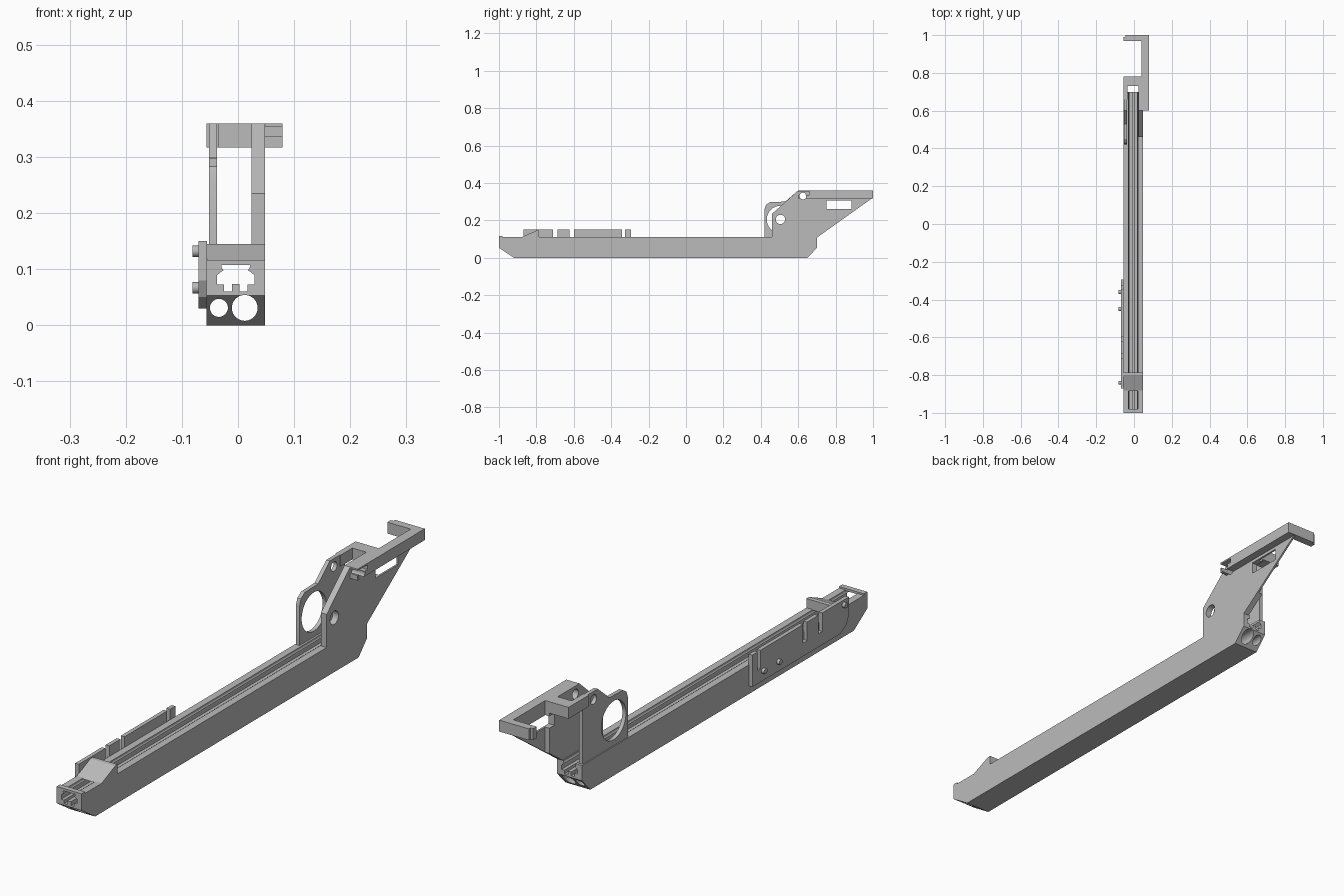
import bpy
import bmesh
import math
from mathutils import Vector

if "Cube" in bpy.data.objects:
    bpy.data.objects.remove(bpy.data.objects["Cube"])

grey = bpy.data.materials.new("light grey plastic")
grey.use_nodes = True
grey.diffuse_color = (0.5, 0.5, 0.5, 1)
grey.node_tree.nodes["Principled BSDF"].inputs["Base Color"].default_value = (0.5, 0.5, 0.5, 1)


def prism(name, profile, lo, hi, axis="X"):
    """Extrude a profile: (y, z) along X, or (x, z) along Y."""
    def place(p, d):
        return Vector((d, p[0], p[1])) if axis == "X" else Vector((p[0], d, p[1]))
    bm = bmesh.new()
    base = bm.faces.new([bm.verts.new(place(p, lo)) for p in profile])
    moved = bmesh.ops.extrude_face_region(bm, geom=[base])["geom"]
    verts = [v for v in moved if isinstance(v, bmesh.types.BMVert)]
    bmesh.ops.translate(bm, verts=verts, vec=place((0, 0), hi - lo))
    bmesh.ops.recalc_face_normals(bm, faces=bm.faces)
    mesh = bpy.data.meshes.new(name)
    bm.to_mesh(mesh)
    bm.free()
    mesh.materials.append(grey)
    obj = bpy.data.objects.new(name, mesh)
    bpy.context.collection.objects.link(obj)
    return obj


def rect(a0, a1, z0, z1):
    return [(a0, z0), (a1, z0), (a1, z1), (a0, z1)]


def circle(a, z, r, sides=40):
    return [(a + r * math.cos(math.tau * i / sides), z + r * math.sin(math.tau * i / sides))
            for i in range(sides)]


def cut(obj, cutters):
    """Subtract helper solids, bake the result and drop the helpers."""
    for c in cutters:
        c.hide_render = True
        mod = obj.modifiers.new("cut", "BOOLEAN")
        mod.operation, mod.solver, mod.object = "DIFFERENCE", "EXACT", c
    graph = bpy.context.evaluated_depsgraph_get()
    baked = bpy.data.meshes.new_from_object(obj.evaluated_get(graph))
    obj.modifiers.clear()
    obj.data = baked
    for c in cutters:
        bpy.data.objects.remove(c)


def smooth(obj):
    bpy.ops.object.select_all(action="DESELECT")
    obj.select_set(True)
    bpy.context.view_layer.objects.active = obj
    bpy.ops.object.shade_smooth_by_angle(angle=math.radians(25))


LEFT, RIGHT, MID, TOP = -0.056, 0.048, -0.004, 0.11

# Long beam with chamfered ends, a keyed channel and two round bores
beam = prism("beam", [(-1, TOP), (-1, 0.053), (-0.92, 0), (0.65, 0), (0.7, 0.053), (0.7, TOP)],
             LEFT, RIGHT)
half = [(0.025, 0.13), (0.025, 0.103), (0.022, 0.098), (0.033, 0.09), (0.033, 0.073),
        (0.021, 0.073), (0.021, 0.06), (0.007, 0.06), (0.007, 0.074)]
channel = [(MID + a, z) for a, z in half] + [(MID - a, z) for a, z in reversed(half)]
cut(beam, [prism("channel_cutter", channel, -1.1, 0.8, "Y"),
           prism("small_bore", circle(-0.034, 0.031, 0.016), -1.1, 0.8, "Y"),
           prism("large_bore", circle(0.012, 0.031, 0.023), -1.1, 0.8, "Y")])
smooth(beam)

# Bridges over the channel
prism("front_lip", rect(-1, -0.98, 0.107, 0.116), LEFT, RIGHT)
prism("ramp", [(-0.885, 0.108), (-0.785, 0.108), (-0.785, 0.145), (-0.8, 0.145)], LEFT, RIGHT)

# Large bracket plate on the +x side, thinner behind the cross bar
plate = prism("bracket_plate", [(0.46, 0.105), (0.46, 0.235), (0.6, 0.36), (0.78, 0.36),
                                (0.995, 0.36), (0.995, 0.318), (0.7, 0.108), (0.7, 0.105)],
              0.024, RIGHT)
cut(plate, [prism("thinning", rect(0.78, 1.1, 0.1, 0.5), 0, 0.041),
            prism("pivot_hole", circle(0.505, 0.205, 0.025), 0, 0.1),
            prism("upper_hole", circle(0.625, 0.33, 0.018), 0, 0.1),
            prism("window", rect(0.75, 0.885, 0.26, 0.305), 0, 0.1)])
smooth(plate)

# Ring plate on the -x side
ring = prism("ring_plate", [(0.42, 0.105), (0.42, 0.26), (0.428, 0.283), (0.45, 0.298),
                            (0.53, 0.3), (0.6, 0.36), (0.69, 0.36), (0.69, 0.105)], -0.052, -0.037)
cut(ring, [prism("ring_hole", circle(0.505, 0.205, 0.073, 64), -0.1, 0),
           prism("ring_upper_hole", circle(0.625, 0.33, 0.018), -0.1, 0)])
smooth(ring)

# Cross bar and hooked arm at the top
prism("cross_bar", rect(0.73, 0.78, 0.317, 0.36), LEFT, 0.045)
prism("cross_bar_link", rect(0.66, 0.74, 0.317, 0.36), LEFT, -0.034)
arm = prism("side_arm", rect(0.6, 1, 0.317, 0.36), 0.042, 0.079)
cut(arm, [prism("arm_groove", rect(0.59, 0.66, 0.336, 0.354), RIGHT, 0.1),
          prism("arm_hole", circle(0.625, 0.33, 0.018), 0, 0.1)])
hook = [(0.97, 0.317), (1, 0.317), (1, 0.36), (0.97, 0.36)]
prism("hook_end", hook, -0.045, 0.045)
prism("hook_tip", rect(0.97, 0.99, 0.317, 0.36), LEFT, -0.044)

# Slotted cover on the -x side of the beam
cover = prism("side_cover", [(-0.87, 0.15), (-0.87, 0.08), (-0.855, 0.05), (-0.82, 0.03),
                             (-0.295, 0.03), (-0.295, 0.15)], -0.07, -0.055)
cut(cover, [prism("slot", rect(y - w, y + w, 0.08, 0.2), -0.1, 0)
            for y, w in ((-0.7, 0.012), (-0.61, 0.012), (-0.335, 0.008))])

# Cover studs
for i, (y, z) in enumerate([(-0.84, 0.132), (-0.45, 0.067), (-0.36, 0.067)]):
    smooth(prism(f"stud_{i + 1}", circle(y, z, 0.01, 24), -0.081, -0.069))
